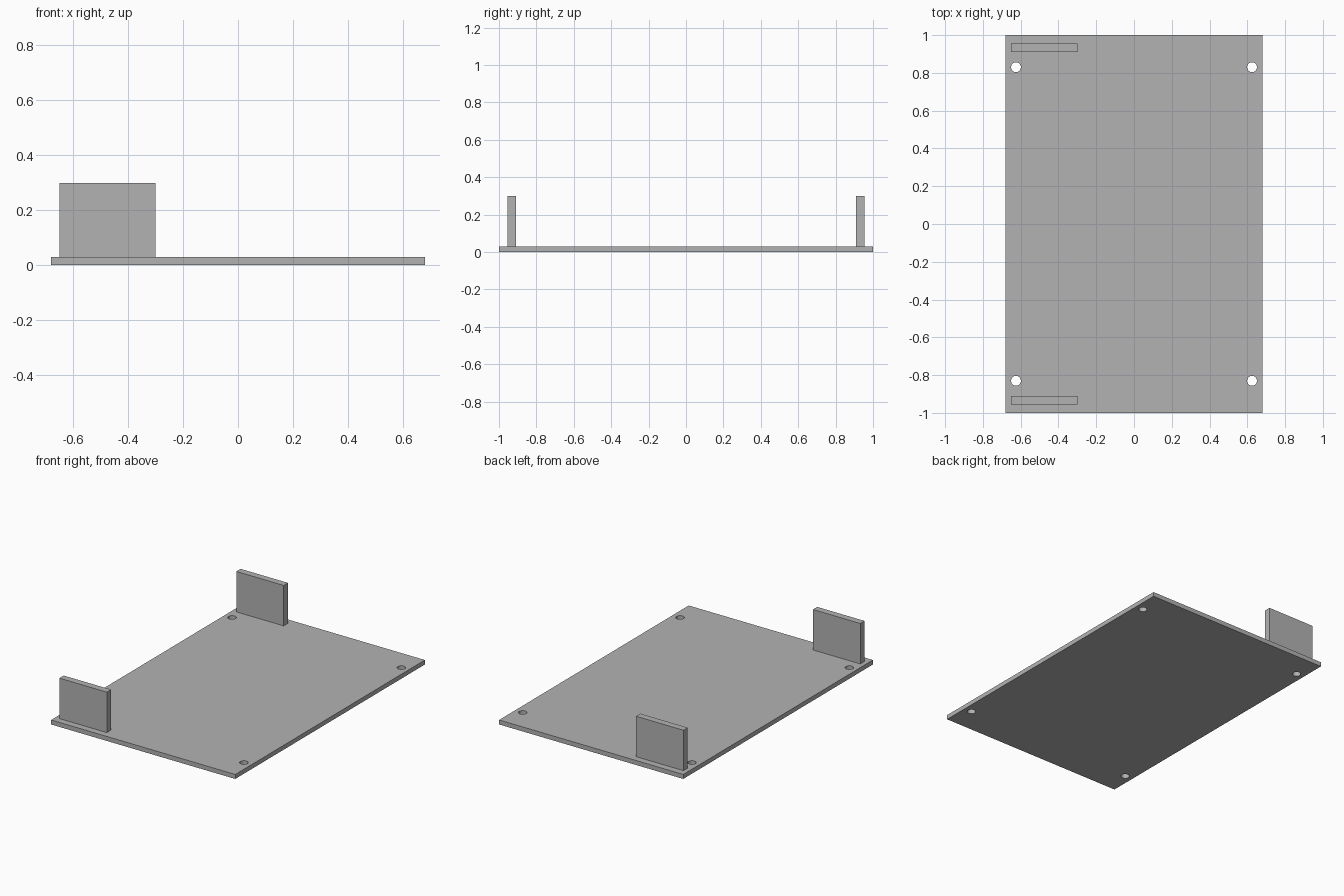
import bpy

cube = bpy.data.objects.get("Cube")
if cube:
    bpy.data.objects.remove(cube, do_unlink=True)

grey = bpy.data.materials.new("plain_grey")
grey.use_nodes = True
colour = (0.45, 0.45, 0.45, 1)
grey.diffuse_color = colour
grey.node_tree.nodes["Principled BSDF"].inputs["Base Color"].default_value = colour

THICK = 0.03


def box(name, low, high):
    """Axis-aligned block between two corners."""
    centre = [(a + b) / 2 for a, b in zip(low, high)]
    bpy.ops.mesh.primitive_cube_add(size=1, location=centre)
    ob = bpy.context.object
    ob.name = name
    ob.scale = [b - a for a, b in zip(low, high)]
    bpy.ops.object.transform_apply(location=True, rotation=False, scale=True)
    ob.data.materials.append(grey)
    return ob


# Base plate
plate = box("base_plate", (-0.68, -1, 0), (0.68, 1, THICK))

# Four through holes near the corners
for x in (-0.625, 0.625):
    for y in (-0.83, 0.83):
        bpy.ops.mesh.primitive_cylinder_add(vertices=32, radius=0.026, depth=0.2,
                                            location=(x, y, 0))
        cutter = bpy.context.object
        cutter.name = "hole_cutter"
        cutter.data.materials.append(grey)
        cut = plate.modifiers.new("hole", 'BOOLEAN')
        cut.operation = 'DIFFERENCE'
        cut.solver = 'EXACT'
        cut.object = cutter
        bpy.context.view_layer.objects.active = plate
        bpy.ops.object.modifier_apply(modifier=cut.name)
        bpy.data.objects.remove(cutter, do_unlink=True)

# Upright tabs at the front and back, on the right side
box("front_tab", (-0.65, -0.955, THICK), (-0.3, -0.91, 0.3))
box("back_tab", (-0.65, 0.91, THICK), (-0.3, 0.955, 0.3))

# Smooth hole walls with sharp rims
bpy.ops.object.select_all(action='DESELECT')
plate.select_set(True)
bpy.context.view_layer.objects.active = plate
bpy.ops.object.shade_smooth_by_angle()
